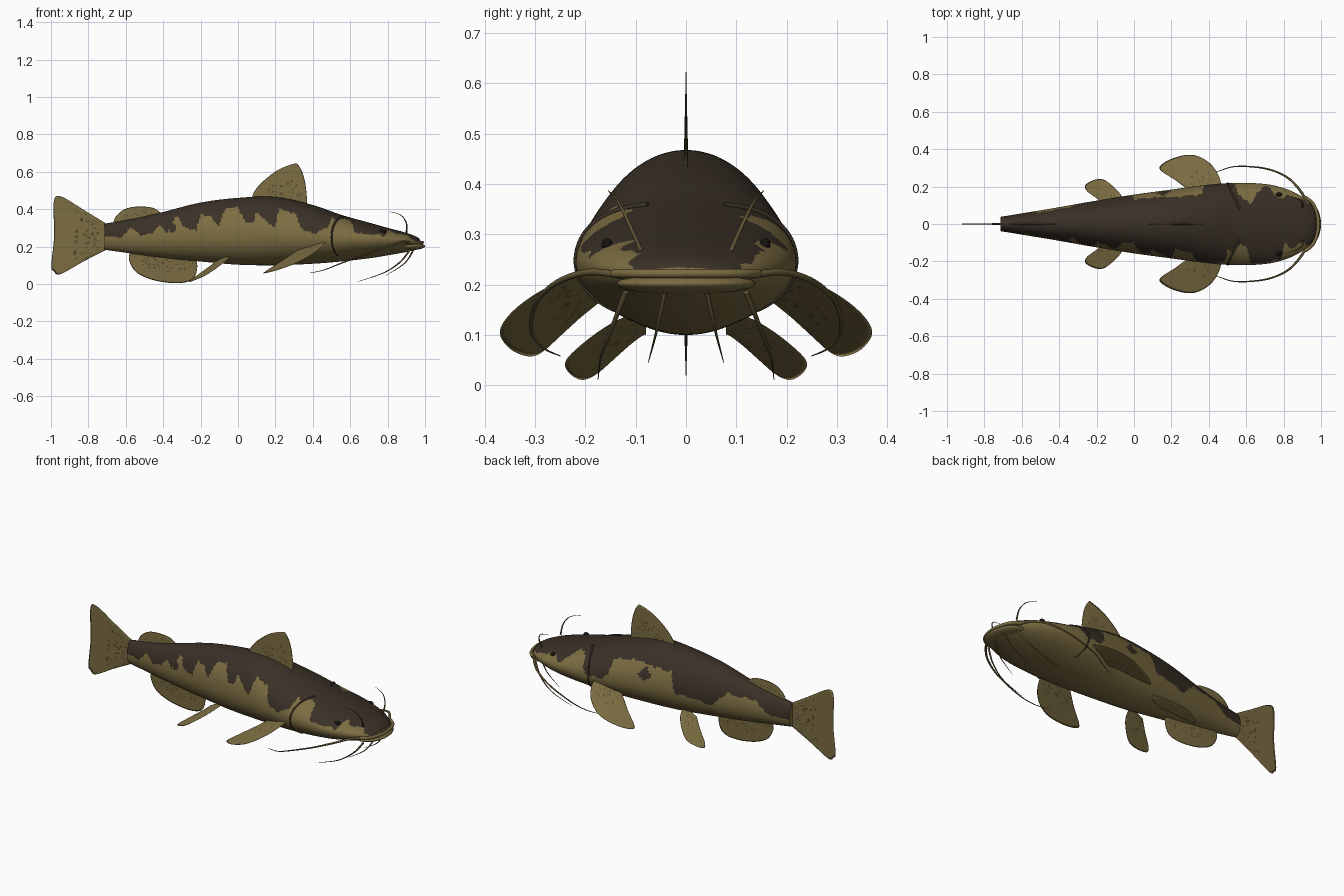
import bpy, bmesh, math, random
from mathutils import Vector, noise

random.seed(4)
if "Cube" in bpy.data.objects:
    bpy.data.objects.remove(bpy.data.objects["Cube"])


def material(name, rgb):
    m = bpy.data.materials.new(name)
    m.use_nodes = True
    m.diffuse_color = (*rgb, 1)
    m.node_tree.nodes["Principled BSDF"].inputs["Base Color"].default_value = (*rgb, 1)
    return m


OLIVE = material("olive", (.2, .152, .054))
BROWN = material("dark brown", (.042, .03, .02))
SPOT = material("fin spot", (.085, .065, .026))
BARBEL = material("barbel olive", (.12, .09, .035))
BLACK = material("eye black", (.008, .007, .006))


def spline(points, steps):
    """Catmull-Rom through points of any dimension."""
    p = [points[0], *points, points[-1]]
    out = []
    for i in range(1, len(p) - 2):
        for k in range(steps):
            t = k / steps
            out.append(tuple(
                b + t * (c - a) / 2 + t * t * (2 * a - 5 * b + 4 * c - d) / 2
                + t ** 3 * (3 * (b - c) + d - a) / 2
                for a, b, c, d in zip(p[i - 1], p[i], p[i + 1], p[i + 2])))
    return out + [tuple(points[-1])]


def lerp_table(table, x):
    """Linear lookup of a row in a table sorted by its first value."""
    if x <= table[0][0]:
        return table[0]
    for a, b in zip(table, table[1:]):
        if x <= b[0]:
            t = (x - a[0]) / max(b[0] - a[0], 1e-6)
            return tuple(u + (v - u) * t for u, v in zip(a, b))
    return table[-1]


def mesh_object(name, bm, mats):
    bmesh.ops.recalc_face_normals(bm, faces=bm.faces)
    me = bpy.data.meshes.new(name)
    for f in bm.faces:
        f.smooth = True
    bm.to_mesh(me)
    bm.free()
    for m in mats:
        me.materials.append(m)
    ob = bpy.data.objects.new(name, me)
    bpy.context.collection.objects.link(ob)
    return ob


def activate(ob):
    bpy.ops.object.select_all(action='DESELECT')
    ob.select_set(True)
    bpy.context.view_layer.objects.active = ob


# Body sections: x, half width, height of widest point, top, bottom
RINGS = spline([
    (-.715, .038, .25, .322, .183), (-.55, .065, .25, .35, .16), (-.4, .09, .25, .385, .14),
    (-.2, .125, .255, .435, .12), (0, .157, .26, .46, .103), (.2, .184, .26, .465, .1),
    (.4, .21, .25, .422, .108), (.55, .22, .245, .37, .12), (.7, .214, .24, .328, .137),
    (.8, .192, .235, .3, .153), (.88, .157, .23, .279, .167), (.94, .112, .222, .259, .18),
    (.968, .07, .218, .243, .192), (.978, .01, .216, .22, .212)], 22)


def skin(x, angle, lift=0):
    """Point on the body; angle 0 is the left side, 90 degrees the top."""
    _, w, mid, top, bottom = lerp_table(RINGS, x)
    s = math.sin(angle)
    h = top - mid if s > 0 else mid - bottom
    return Vector((x, (w + lift) * math.cos(angle), mid + (h + lift) * s))


# Lower edge of the dark back on each flank: x, z
EDGE_RIGHT = [
    (-.7, .25), (-.62, .25), (-.58, .3), (-.52, .26), (-.45, .27), (-.42, .32), (-.38, .27),
    (-.33, .36), (-.28, .3), (-.22, .29), (-.2, .37), (-.15, .36), (-.1, .31), (-.07, .4),
    (0, .41), (.04, .33), (.08, .33), (.1, .39), (.15, .33), (.2, .31), (.22, .4), (.3, .39),
    (.34, .29), (.42, .27), (.48, .3), (.5, .35), (.6, .34), (.63, .27), (.78, .26),
    (.8, .285), (.9, .26), (.95, .23)]
EDGE_LEFT = [
    (-.7, .24), (-.6, .24), (-.5, .31), (-.33, .31), (-.25, .23), (-.15, .25), (-.03, .26),
    (0, .37), (.2, .39), (.36, .37), (.38, .28), (.42, .25), (.52, .25), (.56, .33),
    (.62, .34), (.7, .27), (.78, .285), (.85, .26), (.95, .23)]
BLOTCHES = [(1, .16, .33, .032), (-1, .4, .33, .03), (-1, -.35, .3, .022)]


def is_dark(c):
    side = 1 if c.y > 0 else -1
    wobble = .014 * noise.noise(Vector((c.x * 30, side * 5, c.z * 30)))
    edge = lerp_table(EDGE_LEFT if side > 0 else EDGE_RIGHT, c.x)[1]
    if c.z + wobble > edge:
        return True
    return any(side == s and math.hypot(c.x - x, c.z - z) + wobble < r
               for s, x, z, r in BLOTCHES)


SIDES = 112
bm = bmesh.new()
loops = [[bm.verts.new(skin(r[0], math.tau * k / SIDES)) for k in range(SIDES)] for r in RINGS]
for a, b in zip(loops, loops[1:]):
    for k in range(SIDES):
        n = (k + 1) % SIDES
        f = bm.faces.new((a[k], a[n], b[n], b[k]))
        f.material_index = int(is_dark(f.calc_center_median()))
for end in (loops[0], loops[-1]):
    bm.faces.new(end).material_index = 0
body = mesh_object("body", bm, [OLIVE, BROWN])
activate(body)
bpy.ops.object.shade_smooth_by_angle(angle=math.radians(50))


def fin(name, outline, place, thick=.005, spots=.13):
    """Lens-section fin spanning from its root line to a smooth rim."""
    rim = spline(outline, 8)
    n, m = len(rim) - 1, 20
    first, last = Vector(outline[0]), Vector(outline[-1])
    bm = bmesh.new()
    grid = []
    for i, r in enumerate(rim):
        root = first.lerp(last, i / n)
        row = []
        for j in range(2 * m + 1):
            w = (j - m) / m
            p = root.lerp(Vector(r), 1 - abs(w))
            row.append(bm.verts.new(place(p.x, p.y, thick * w)))
        grid.append(row)
    for a, b in zip(grid, grid[1:]):
        for j in range(2 * m):
            f = bm.faces.new((a[j], a[j + 1], b[j + 1], b[j]))
            v = 1 - abs(j + .5 - m) / m
            f.material_index = int(.08 < v < .6 and random.random() < spots)
    bmesh.ops.remove_doubles(bm, verts=bm.verts, dist=1e-5)
    return mesh_object(name, bm, [OLIVE, SPOT])


# Fins on the centre plane
def upright(x, z, o):
    return (x, o, z)


fin("dorsal_fin", [(.07, .44), (.085, .49), (.13, .545), (.21, .607), (.29, .64), (.32, .638),
                   (.35, .58), (.365, .5), (.37, .41)], upright)
fin("tail_fin", [(-.7, .32), (-.82, .393), (-.945, .467), (-.985, .44), (-.983, .26),
                 (-.998, .1), (-.985, .068), (-.95, .052), (-.83, .118), (-.7, .185)], upright)
fin("adipose_fin", [(-.67, .32), (-.65, .365), (-.6, .402), (-.53, .414), (-.45, .405),
                    (-.4, .37)], upright)
fin("anal_fin", [(-.58, .17), (-.58, .12), (-.54, .06), (-.45, .02), (-.33, .004),
                 (-.25, .02), (-.22, .07), (-.22, .14)], upright)


def tube(name, points, radius, mat, tip=.12, steps=8):
    cu = bpy.data.curves.new(name, 'CURVE')
    cu.dimensions = '3D'
    cu.bevel_depth = radius
    cu.bevel_resolution = 3
    cu.use_fill_caps = True
    path = spline([tuple(p) for p in points], steps)
    sp = cu.splines.new('POLY')
    sp.points.add(len(path) - 1)
    for i, (pt, co) in enumerate(zip(sp.points, path)):
        pt.co = (*co, 1)
        pt.radius = 1 + (tip - 1) * i / (len(path) - 1)
    sp.use_smooth = True
    cu.materials.append(mat)
    ob = bpy.data.objects.new(name, cu)
    bpy.context.collection.objects.link(ob)
    activate(ob)
    bpy.ops.object.convert(target='MESH')


def ellipsoid(name, centre, size, mat):
    bm = bmesh.new()
    bmesh.ops.create_uvsphere(bm, u_segments=40, v_segments=20, radius=1)
    for v in bm.verts:
        v.co = Vector(c + s * q for c, s, q in zip(centre, size, v.co))
    mesh_object(name, bm, [mat])


# Paired fins, barbels, gill slits and eyes
for s, side in ((1, "left"), (-1, "right")):
    fin(side + "_pectoral_fin",
        [(.47, .17), (.46, .24), (.42, .31), (.36, .355), (.29, .37), (.2, .348), (.14, .31),
         (.15, .28), (.22, .235), (.33, .15)],
        lambda x, y, o: (x, s * y, .06 + .42 * (x - .14) - .3 * (y - .3) + o), .008, .06)
    fin(side + "_pelvic_fin",
        [(-.04, .08), (-.06, .14), (-.1, .19), (-.16, .236), (-.21, .236), (-.26, .208),
         (-.25, .175), (-.19, .13), (-.13, .08)],
        lambda x, y, o: (x, s * y, .01 + .5 * (x + .26) - .25 * (y - .21) + o), .008, .06)
    for part, radius, path in (
            ("whisker", .008, [(.93, .11, .215), (.88, .19, .225), (.81, .255, .205),
                               (.7, .297, .165), (.55, .308, .11), (.46, .285, .075),
                               (.38, .25, .058)]),
            ("outer_chin_barbel", .006, [(.92, .12, .185), (.87, .145, .12), (.78, .168, .06),
                                         (.64, .175, .012)]),
            ("inner_chin_barbel", .005, [(.94, .042, .185), (.89, .058, .11), (.79, .075, .045)]),
            ("nasal_barbel", .005, [(.9, .09, .268), (.9, .115, .325), (.87, .137, .368),
                                    (.81, .155, .387)])):
        tube(f"{side}_{part}", [(x, s * y, z) for x, y, z in path], radius, BARBEL)
    gill = [skin(.5 + .05 * (a / 60) ** 2, math.radians(a), .001) for a in range(70, -56, -7)]
    tube(side + "_gill_slit", [(p.x, s * p.y, p.z) for p in gill], .006, BROWN, .5, 3)
    eye = skin(.775, math.radians(38))
    ellipsoid(side + "_eye", (eye.x, s * eye.y, eye.z), (.017, .011, .012), BLACK)

# Mouth: broad lower lip and a thin upper lip
ellipsoid("lower_lip", (.9, 0, .202), (.1, .138, .023), OLIVE)
tube("upper_lip", [(.9 + .085 * math.cos(a), .145 * math.sin(a), .222)
                   for a in (-1.4, -.9, -.45, 0, .45, .9, 1.4)], .009, OLIVE, 1)
